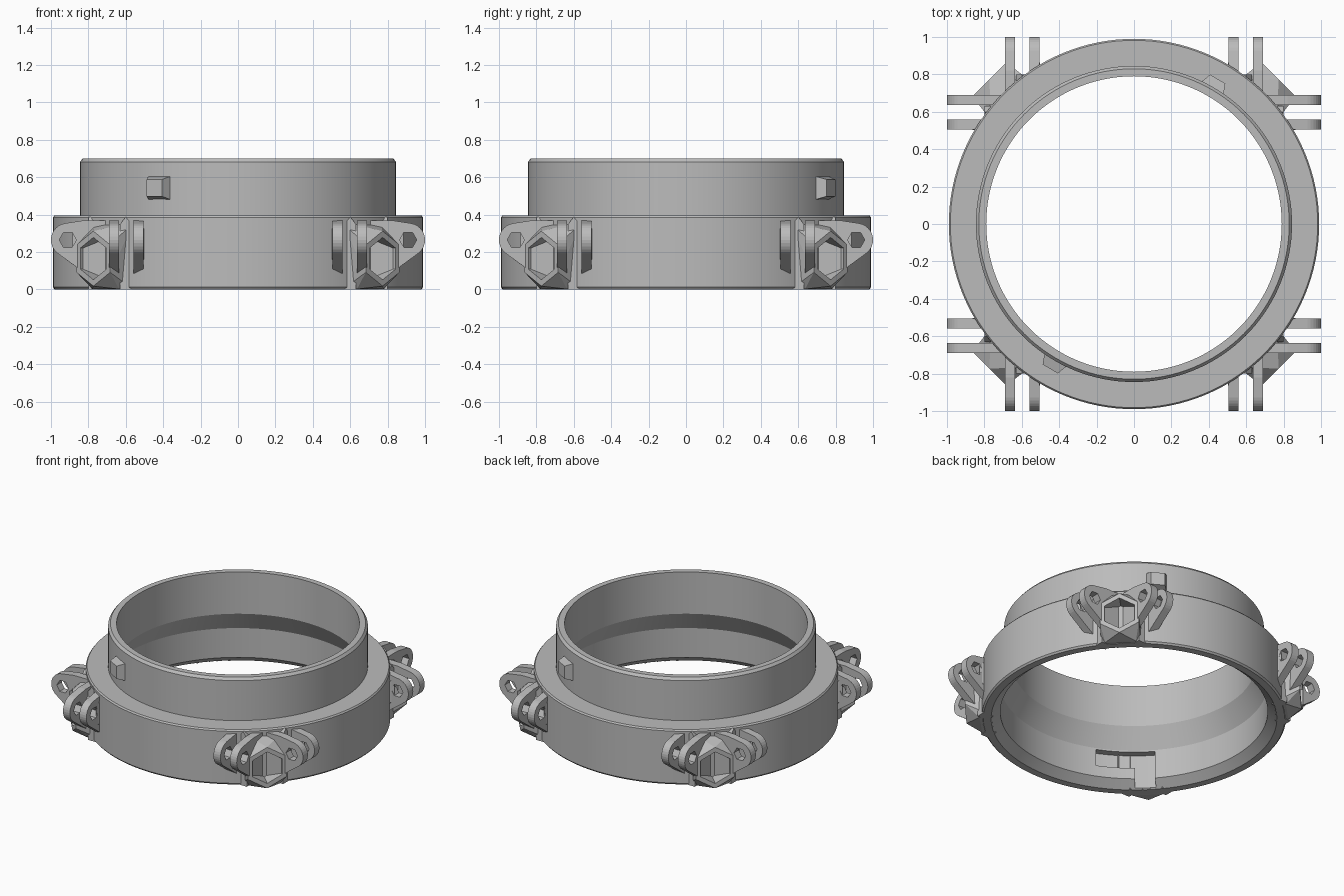
import bpy, bmesh, math
from math import sin, cos, pi, radians
from mathutils import Matrix, Vector

cube = bpy.data.objects.get("Cube")
if cube:
    bpy.data.objects.remove(cube, do_unlink=True)

grey = bpy.data.materials.new("plain grey")
grey.use_nodes = True
tone = (0.5, 0.5, 0.5, 1)
grey.diffuse_color = tone
grey.node_tree.nodes["Principled BSDF"].inputs["Base Color"].default_value = tone


def finish(name, bm):
    bmesh.ops.recalc_face_normals(bm, faces=bm.faces)
    me = bpy.data.meshes.new(name)
    bm.to_mesh(me)
    bm.free()
    me.materials.append(grey)
    ob = bpy.data.objects.new(name, me)
    bpy.context.collection.objects.link(ob)
    return ob


def hull(name, points):
    bm = bmesh.new()
    for p in points:
        bm.verts.new(p)
    res = bmesh.ops.convex_hull(bm, input=bm.verts)
    junk = {v for v in res["geom_interior"] if isinstance(v, bmesh.types.BMVert)}
    bmesh.ops.delete(bm, geom=list(junk), context='VERTS')
    bmesh.ops.dissolve_limit(bm, angle_limit=0.01, verts=bm.verts, edges=bm.edges)
    return finish(name, bm)


def sweep(name, profile, start, end, steps, closed=False):
    """Turn a closed (radius, height) profile around the z axis."""
    bm = bmesh.new()
    count = steps if closed else steps + 1
    rings = []
    for i in range(count):
        a = start + (end - start) * i / steps
        rings.append([bm.verts.new((r * cos(a), r * sin(a), z)) for r, z in profile])
    n = len(profile)
    for i in range(steps):
        p, q = rings[i], rings[(i + 1) % count]
        for j in range(n):
            k = (j + 1) % n
            bm.faces.new((p[j], q[j], q[k], p[k]))
    if not closed:
        bm.faces.new(rings[0])
        bm.faces.new(rings[-1])
    return finish(name, bm)


def cut(ob, cutter):
    cutter.hide_render = True
    mod = ob.modifiers.new("cut", 'BOOLEAN')
    mod.operation = 'DIFFERENCE'
    mod.solver = 'EXACT'
    mod.object = cutter
    bpy.context.view_layer.objects.active = ob
    bpy.ops.object.modifier_apply(modifier=mod.name)
    bpy.data.objects.remove(cutter, do_unlink=True)


def copies(ob, matrices):
    for i, m in enumerate(matrices):
        me = ob.data.copy()
        me.transform(m)
        if m.determinant() < 0:
            me.flip_normals()
        new = bpy.data.objects.new(f"{ob.name}_{i + 1}", me)
        bpy.context.collection.objects.link(new)
    bpy.data.objects.remove(ob, do_unlink=True)


quarter = [Matrix.Rotation(i * pi / 2, 4, 'Z') for i in range(4)]
swap = Matrix(((0, 1, 0, 0), (1, 0, 0, 0), (0, 0, 1, 0), (0, 0, 0, 1)))
eight = [q @ s for q in quarter for s in (Matrix.Identity(4), swap)]

# stepped collar
collar = sweep("collar", [
    (0.93, 0), (0.98, 0), (0.99, 0.012), (0.99, 0.385), (0.982, 0.395),
    (0.845, 0.395), (0.845, 0.682), (0.83, 0.70), (0.79, 0.70),
    (0.79, 0.40), (0.87, 0.26), (0.87, 0.05)], 0, 2 * pi, 128, True)

# bayonet slots inside the collar: an entry channel and a sideways arm
for turn in (0, 180):
    for a, b, low in ((221, 229.5, -0.05), (225, 246.5, 0.13)):
        box = [(0.84, low), (0.92, low), (0.92, 0.25), (0.84, 0.25)]
        cut(collar, sweep("slot_cutter", box, radians(a + turn), radians(b + turn), 8))

bpy.ops.object.select_all(action='DESELECT')
collar.select_set(True)
bpy.context.view_layer.objects.active = collar
bpy.ops.object.shade_smooth_by_angle(angle=radians(20))

# bayonet lugs on the neck
lug = hull("lug", [(r, sy * w, 0.543 + sz * h)
                   for r, w, h in ((0.82, 0.075, 0.068), (0.895, 0.047, 0.045))
                   for sy in (-1, 1) for sz in (-1, 1)])
copies(lug, [Matrix.Rotation(radians(a), 4, 'Z') for a in (60, 240)])


# hinge plates with rounded tips and hexagonal pin holes
def disc(x, radius, n):
    return [(x, 0.91 + radius * cos(2 * pi * i / n), 0.265 + radius * sin(2 * pi * i / n))
            for i in range(n)]


for name, x0, x1, inner in (("inner_plate", 0.505, 0.56, 0.76),
                            ("outer_plate", 0.635, 0.69, 0.67)):
    low = max(0.0, (inner - 0.70) * 0.7)
    pts = []
    for x in (x0, x1):
        pts += disc(x, 0.09, 32)
        pts += [(x, inner, 0.37), (x, 0.82, 0.37), (x, inner, low), (x, max(inner, 0.70), low)]
    plate = hull(name, pts)
    cut(plate, hull("pin_cutter", disc(x0 - 0.1, 0.046, 6) + disc(x1 + 0.1, 0.046, 6)))
    copies(plate, eight)

# root fillet beside each inner plate, and pointed rib between the plates
fillet = hull("root_fillet", [(x, y, z) for x, y, z in (
    (0.51, 0.79, 0.1), (0.51, 0.79, 0.36), (0.51, 0.885, 0.18), (0.51, 0.885, 0.32),
    (0.487, 0.80, 0.14), (0.487, 0.80, 0.33))])
copies(fillet, eight)
rib = hull("gap_rib", [(x, y, z) for y in (0.72, 0.80)
                       for x, z in ((0.57, 0), (0.63, 0), (0.57, 0.35), (0.63, 0.35), (0.60, 0.388))])
copies(rib, eight)


# hexagonal corner bosses with deep sockets
def hexagon(d, radius):
    return [(d, radius * sin(i * pi / 3), 0.165 + radius * cos(i * pi / 3)) for i in range(6)]


boss = hull("corner_boss", hexagon(1.094, 0.147)
            + [(0.93, s * w, z) for s in (-1, 1) for w, z in ((0.15, 0.365), (0.13, 0.005))]
            + [(1.0, s * 0.1, 0.002) for s in (-1, 1)])
cut(boss, hull("socket_cutter", hexagon(0.975, 0.113) + hexagon(1.2, 0.113)))
copies(boss, [q @ Matrix.Rotation(pi / 4, 4, 'Z') for q in quarter])
